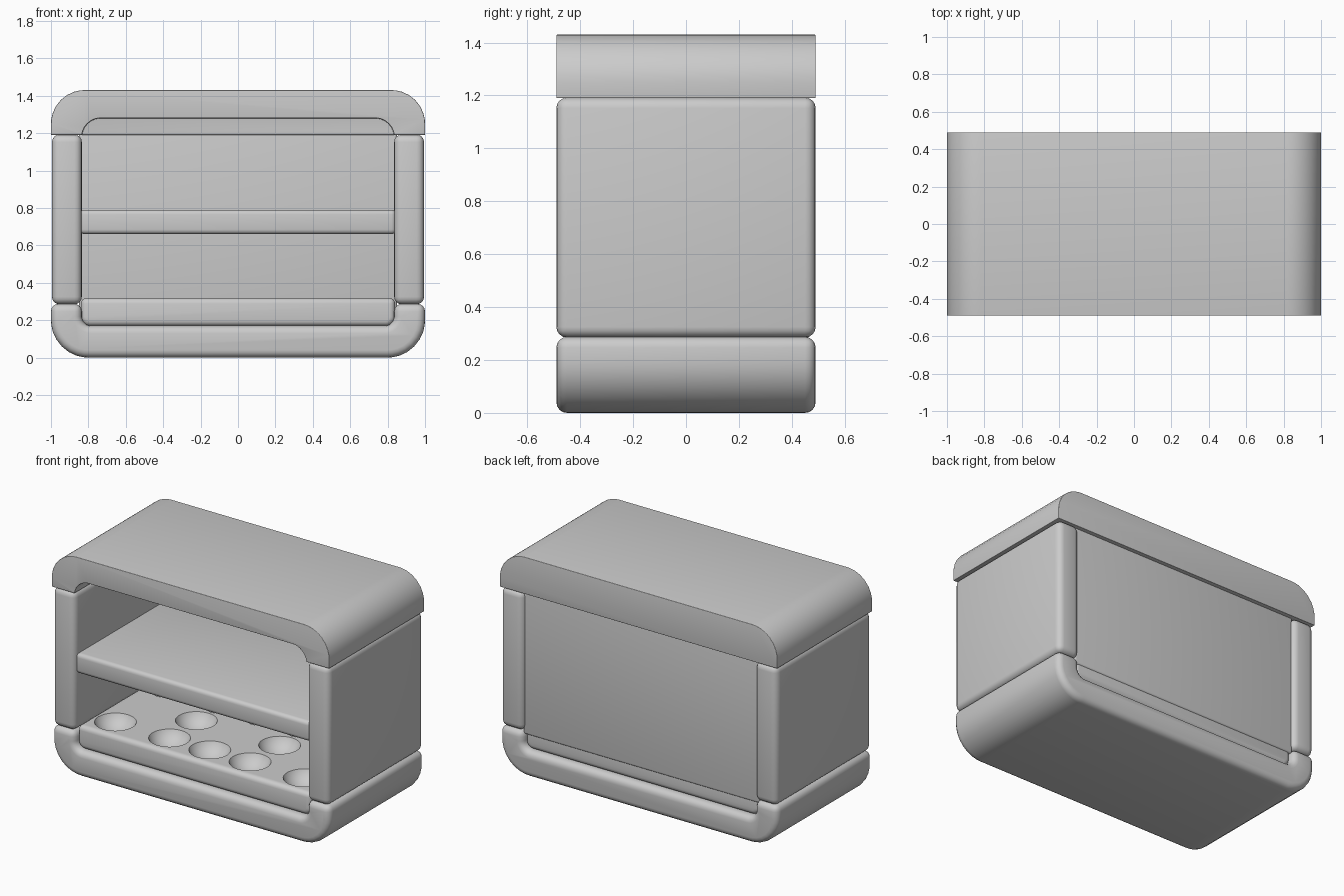
import bpy, bmesh
from mathutils import Vector, Matrix
from math import tan

if "Cube" in bpy.data.objects:
    bpy.data.objects.remove(bpy.data.objects["Cube"])


def rounded(corners, steps=8):
    """Outline from (x, z, radius) corners, each rounded by a tangent arc."""
    pts, n = [], len(corners)
    for i, (x, z, r) in enumerate(corners):
        p = Vector((x, z))
        if r == 0:
            pts.append(p)
            continue
        a = (Vector(corners[i - 1][:2]) - p).normalized()
        b = (Vector(corners[(i + 1) % n][:2]) - p).normalized()
        half = a.angle(b) / 2
        d = r / tan(half)
        c = p + (a + b).normalized() * (r ** 2 + d ** 2) ** 0.5
        u, v = p + a * d - c, p + b * d - c
        for k in range(steps + 1):
            t = k / steps
            pts.append(c + (u * (1 - t) + v * t).normalized() * r)
    return pts


def add_object(name, bm):
    bmesh.ops.recalc_face_normals(bm, faces=bm.faces)
    me = bpy.data.meshes.new(name)
    bm.to_mesh(me)
    bm.free()
    ob = bpy.data.objects.new(name, me)
    bpy.context.collection.objects.link(ob)
    return ob


def prism(name, corners, y0, y1):
    bm = bmesh.new()
    face = bm.faces.new([bm.verts.new((p.x, y0, p.y)) for p in rounded(corners)])
    res = bmesh.ops.extrude_face_region(bm, geom=[face], use_keep_orig=True)
    verts = [g for g in res["geom"] if isinstance(g, bmesh.types.BMVert)]
    bmesh.ops.translate(bm, verts=verts, vec=(0, y1 - y0, 0))
    return add_object(name, bm)


def rect(x0, x1, z0, z1, r_low=0, r_high=0):
    return [(x0, z0, r_low), (x1, z0, r_low), (x1, z1, r_high), (x0, z1, r_high)]


def bevel(ob, width):
    m = ob.modifiers.new("soft_edges", "BEVEL")
    m.width, m.segments = width, 4
    m.limit_method, m.angle_limit = "ANGLE", 0.7


def cut(ob, cutter):
    cutter.hide_render = True
    m = ob.modifiers.new("cut", "BOOLEAN")
    m.operation, m.solver, m.object = "DIFFERENCE", "EXACT", cutter


parts, W, D = [], 0.835, 0.49

# base: shallow U-shaped trough
base = prism("base", [(-1, 0.287, 0), (-1, 0, 0.2), (1, 0, 0.2), (1, 0.287, 0),
                      (W, 0.287, 0), (W, 0.17, 0.05), (-W, 0.17, 0.05), (-W, 0.287, 0)], -D, D)
bevel(base, 0.04)

# top cap: arched at the front, closed at the back
cap = prism("top_cap", rect(-1, 1, 1.19, 1.43, 0, 0.18), -D, D)
arch = prism("arch_cutter", rect(-W, W, 1.0, 1.28, 0, 0.1), -1, 0.395)
cut(cap, arch)
bevel(cap, 0.04)

# side panels
sides = []
for s, label in ((-1, "left"), (1, "right")):
    side = prism(label + "_side", rect(*sorted((s * W, s * 0.995)), 0.285, 1.192), -D, D)
    bevel(side, 0.04)
    sides.append(side)

# back panel, slightly recessed
back = prism("back_panel", rect(-0.85, 0.85, 0.26, 1.23), 0.40, 0.462)
bevel(back, 0.015)

# shelf
shelf = prism("shelf", rect(-0.845, 0.845, 0.66, 0.79), -0.47, 0.42)
bevel(shelf, 0.025)

# tray with round hollows
tray = prism("tray", rect(-0.84, 0.84, 0.168, 0.318, 0.05, 0), -0.455, 0.455)
bevel(tray, 0.03)
bm = bmesh.new()
hollows = [(x, y) for y in (-0.29, 0.27) for x in (-0.68, -0.29, 0, 0.29, 0.68)]
hollows += [(-0.3, 0), (0.3, 0)]
for x, y in hollows:
    bmesh.ops.create_uvsphere(bm, u_segments=32, v_segments=24, radius=0.1375,
                              matrix=Matrix.Translation((x, y, 0.376)))
bowls = add_object("hollow_cutter", bm)
cut(tray, bowls)

# bake modifiers, drop cutters, smooth shading
parts = [base, cap, back, shelf, tray] + sides
deps = bpy.context.evaluated_depsgraph_get()
baked = [(o, bpy.data.meshes.new_from_object(o.evaluated_get(deps))) for o in parts]
for ob, me in baked:
    ob.modifiers.clear()
    ob.data = me
for c in (arch, bowls):
    bpy.data.objects.remove(c)
for ob in bpy.context.view_layer.objects:
    ob.select_set(True)
bpy.context.view_layer.objects.active = base
bpy.ops.object.shade_smooth_by_angle(angle=0.6)
